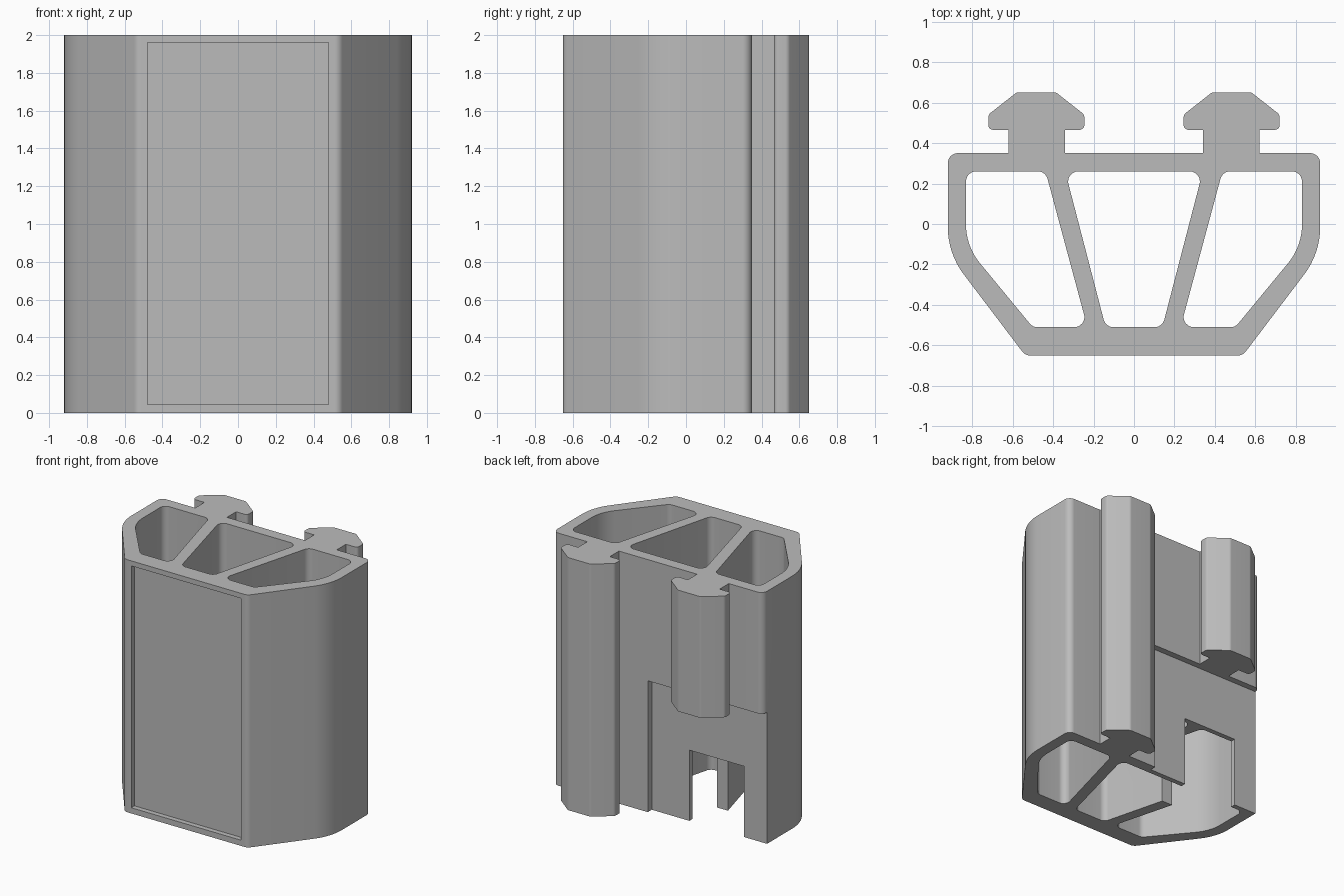
import bpy
import bmesh
import math
from mathutils import Vector

cube = bpy.data.objects.get("Cube")
if cube:
    bpy.data.objects.remove(cube, do_unlink=True)

grey = bpy.data.materials.new("plain grey")
grey.use_nodes = True
colour = (0.5, 0.5, 0.5, 1)
grey.diffuse_color = colour
grey.node_tree.nodes["Principled BSDF"].inputs["Base Color"].default_value = colour


def fillet(corners, steps=8):
    """Round each (x, y, radius) corner of a closed outline."""
    out = []
    for i, (x, y, r) in enumerate(corners):
        p = Vector((x, y))
        if r == 0:
            out.append(p)
            continue
        a = (Vector(corners[i - 1][:2]) - p).normalized()
        b = (Vector(corners[(i + 1) % len(corners)][:2]) - p).normalized()
        half_angle = a.angle(b) / 2
        centre = p + (a + b).normalized() * (r / math.sin(half_angle))
        reach = r / math.tan(half_angle)
        start = p + a * reach - centre
        end = p + b * reach - centre
        for k in range(steps + 1):
            out.append(centre + start.lerp(end, k / steps).normalized() * r)
    return out


def mirror(corners):
    return [(-x, y, r) for x, y, r in reversed(corners)]


def prism(name, outline, z0, z1):
    bm = bmesh.new()
    low = [bm.verts.new((p[0], p[1], z0)) for p in outline]
    high = [bm.verts.new((p[0], p[1], z1)) for p in outline]
    bm.faces.new(low[::-1])
    bm.faces.new(high)
    for i in range(len(low)):
        bm.faces.new((low[i - 1], low[i], high[i], high[i - 1]))
    mesh = bpy.data.meshes.new(name)
    bm.to_mesh(mesh)
    bm.free()
    obj = bpy.data.objects.new(name, mesh)
    bpy.context.scene.collection.objects.link(obj)
    return obj


def box(name, x0, x1, y0, y1, z0, z1):
    return prism(name, [(x0, y0), (x1, y0), (x1, y1), (x0, y1)], z0, z1)


# Extruded outline: faceted front, rounded shoulders and two T rails at the back
half = [(.537, -.65, .05), (.92, -.145, .39), (.92, .35, .05),
        (.62, .35, 0), (.62, .465, 0), (.72, .465, .025), (.72, .54, .03),
        (.58, .65, .03), (.385, .65, .03), (.245, .54, .03),
        (.245, .465, .025), (.342, .465, 0), (.342, .35, 0)]
body = prism("profile_body", fillet(half + mirror(half)), 0, 2)
body.data.materials.append(grey)

# Hollow chambers separated by slanted webs
middle = [(.14, -.51, .05), (.34, .26, .05)]
side = [(.23, -.51, .05), (.5, -.51, .05), (.83, -.11, .3),
        (.83, .26, .05), (.437, .26, .05)]
cutters = [prism("chamber_cutter", fillet(c), -.1, 2.1)
           for c in (middle + mirror(middle), side, mirror(side))]

# Front panel recess, rear pocket that shortens one rail, and the rear notch
cutters += [box("panel_cutter", -.48, .48, -.8, -.61, .045, 1.96),
            box("pocket_cutter", -1.1, .09, .30, .9, -.1, 1.04),
            box("notch_cutter", -.72, -.24, 0, .45, -.1, .56)]

for cutter in cutters:
    cutter.hide_render = True
    mod = body.modifiers.new(cutter.name, 'BOOLEAN')
    mod.operation = 'DIFFERENCE'
    mod.solver = 'EXACT'
    mod.object = cutter

# Bake the cuts and drop the helpers
graph = bpy.context.evaluated_depsgraph_get()
result = bpy.data.meshes.new_from_object(body.evaluated_get(graph))
body.modifiers.clear()
body.data = result
for cutter in cutters:
    bpy.data.objects.remove(cutter, do_unlink=True)

bpy.ops.object.select_all(action='DESELECT')
body.select_set(True)
bpy.context.view_layer.objects.active = body
bpy.ops.object.shade_smooth_by_angle(angle=math.radians(30))
